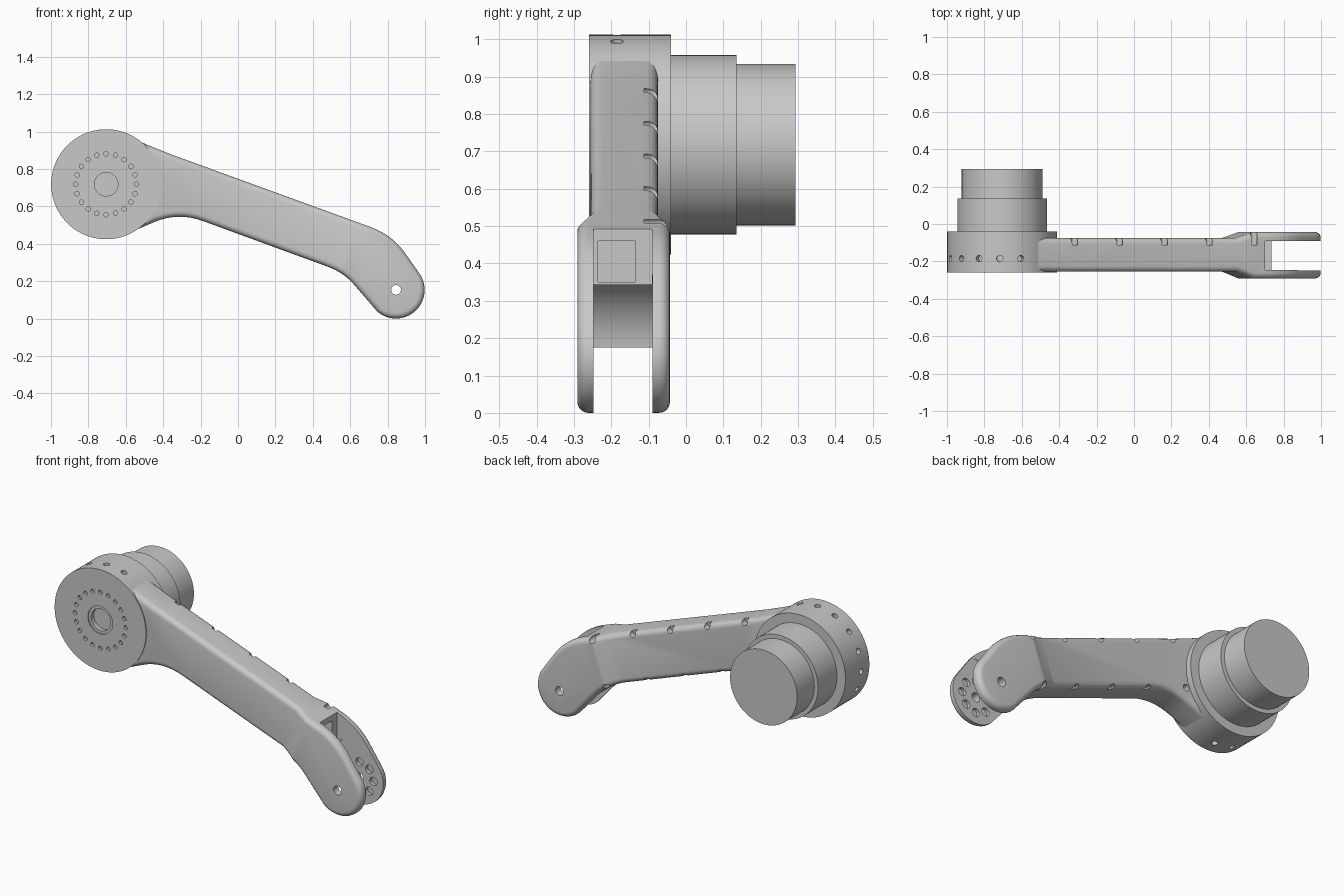
import bpy, bmesh, math
from mathutils import Vector, Matrix

if "Cube" in bpy.data.objects:
    bpy.data.objects.remove(bpy.data.objects["Cube"])

grey = bpy.data.materials.new("satin_grey")
grey.use_nodes = True
COLOUR = (0.58, 0.58, 0.58, 1)
grey.diffuse_color = COLOUR
grey.node_tree.nodes["Principled BSDF"].inputs["Base Color"].default_value = COLOUR

HUB = Vector((-0.705, 0, 0.718))
PIVOT = Vector((0.845, 0, 0.153))
DOWN_ARM = Vector((0.94, 0, -0.342)).normalized()


def rod(bm, start, end, radius, sides=20):
    """Solid cylinder between two points."""
    axis = end - start
    turn = axis.to_track_quat('Z', 'Y').to_matrix().to_4x4()
    bmesh.ops.create_cone(bm, cap_ends=True, segments=sides, radius1=radius,
                          radius2=radius, depth=axis.length,
                          matrix=Matrix.Translation((start + end) / 2) @ turn)


def rod_y(bm, centre, y0, y1, radius, sides=20):
    rod(bm, Vector((centre.x, y0, centre.z)), Vector((centre.x, y1, centre.z)), radius, sides)


def block(bm, low, high):
    cube = bmesh.ops.create_cube(bm, size=1)["verts"]
    for v in cube:
        v.co = [a if c < 0 else b for a, b, c in zip(low, high, v.co)]


def around(centre, radius, angle):
    return centre + Vector((math.cos(angle), 0, math.sin(angle))) * radius


def make(name, bm):
    mesh = bpy.data.meshes.new(name)
    bmesh.ops.recalc_face_normals(bm, faces=bm.faces)
    bm.to_mesh(mesh)
    bm.free()
    obj = bpy.data.objects.new(name, mesh)
    bpy.context.collection.objects.link(obj)
    mesh.materials.append(grey)
    return obj


def activate(obj):
    bpy.ops.object.select_all(action='DESELECT')
    obj.select_set(True)
    bpy.context.view_layer.objects.active = obj


def carve(obj, bm):
    """Subtract the solids in bm, then discard them; never keep an empty result."""
    cutter = make("cutter", bm)
    cutter.hide_render = True
    mod = obj.modifiers.new("carve", 'BOOLEAN')
    mod.operation = 'DIFFERENCE'
    mod.object = cutter
    activate(obj)
    for solver in ('EXACT', 'MANIFOLD'):
        mod.solver = solver
        bpy.context.view_layer.update()
        result = obj.evaluated_get(bpy.context.evaluated_depsgraph_get())
        if len(result.data.polygons) > 5:
            bpy.ops.object.modifier_apply(modifier=mod.name)
            break
    else:
        obj.modifiers.remove(mod)
    bpy.data.objects.remove(cutter)


def smooth(obj):
    activate(obj)
    bpy.ops.object.shade_smooth_by_angle(angle=math.radians(32))


def rounded(before, corner, after, cut, steps=8):
    """Soft curve that replaces a corner."""
    p, c, q = Vector(before), Vector(corner), Vector(after)
    a = c + (p - c).normalized() * cut
    b = c + (q - c).normalized() * cut
    return [a.lerp(c, i / steps).lerp(c.lerp(b, i / steps), i / steps) for i in range(steps + 1)]


def inset(points, distance):
    """Clockwise outline moved inwards, with limited mitres."""
    moved = []
    for i, p in enumerate(points):
        d0 = (p - points[i - 1]).normalized()
        d1 = (points[(i + 1) % len(points)] - p).normalized()
        inward = Vector((d0.y + d1.y, -d0.x - d1.x)).normalized()
        half = max(0.6, inward.dot(Vector((d0.y, -d0.x))))
        moved.append(p + inward * distance / half)
    return moved


# Arm outline, from the hub along the top, round the fork tip and back
top_root, top_bend, shoulder = (-0.57, 0.965), (-0.4, 0.893), (0.825, 0.447)
elbow, low_bend, low_root = (0.565, 0.246), (-0.32, 0.57), (-0.56, 0.468)
tip = [around(PIVOT, 0.153, math.radians(32 - 163 * i / 24)).xz for i in range(25)]
outline = [Vector(top_root)]
outline += rounded(top_root, top_bend, shoulder, 0.1)
outline += rounded(top_bend, shoulder, tip[0], 0.12)
outline += tip
outline += rounded(tip[-1], elbow, low_bend, 0.09)
outline += rounded(elbow, low_bend, low_root, 0.14)
outline += [Vector(low_root), Vector((-0.48, 0.62)), Vector((-0.48, 0.82))]

# Arm body: stacked outlines with rounded rims
FRONT, BACK, RIM, STEPS = -0.255, -0.075, 0.03, 5
bm = bmesh.new()
turns = [math.pi / 2 * i / STEPS for i in range(STEPS + 1)]
layers = [(FRONT + RIM * (1 - math.sin(a)), RIM * (1 - math.cos(a))) for a in reversed(turns)]
layers += [(BACK - RIM * (1 - math.sin(a)), RIM * (1 - math.cos(a))) for a in turns]
rings = [[bm.verts.new((p.x, y, p.y)) for p in inset(outline, d)] for y, d in layers]
for low, high in zip(rings, rings[1:]):
    for i in range(len(low)):
        bm.faces.new((low[i - 1], low[i], high[i], high[i - 1]))
bm.faces.new(rings[0])
bm.faces.new(rings[-1])

# Flare the far end out to the wider fork
FLARE_START, FLARE_END = 0.335, 0.43
for reach in (FLARE_START, FLARE_END):
    bmesh.ops.bisect_plane(bm, geom=bm.verts[:] + bm.edges[:] + bm.faces[:],
                           plane_co=DOWN_ARM * reach, plane_no=DOWN_ARM)
for v in bm.verts:
    t = (v.co.dot(DOWN_ARM) - FLARE_START) / (FLARE_END - FLARE_START)
    v.co.y += min(1, max(0, t)) * (-0.036 if v.co.y < -0.165 else 0.032)
arm = make("arm_with_fork", bm)

# Fork slot: swept clearance round the pivot, opening above it and inner pocket
bm = bmesh.new()
rod_y(bm, PIVOT, -0.248, -0.09, 0.22, 64)
carve(arm, bm)
bm = bmesh.new()
block(bm, (0.7, -0.247, 0.343), (1.1, -0.091, 0.7))
carve(arm, bm)
bm = bmesh.new()
block(bm, (0.58, -0.235, 0.35), (0.75, -0.135, 0.46))
carve(arm, bm)

# Pivot hole and ring of shallow pockets inside both fork cheeks
bm = bmesh.new()
rod_y(bm, PIVOT, -0.4, 0.1, 0.026, 24)
for i in range(8):
    rod_y(bm, around(PIVOT, 0.09, math.tau * i / 8), -0.266, -0.07, 0.024, 16)
carve(arm, bm)

# Screw notches along both back edges of the arm
bm = bmesh.new()
for i in range(5):
    x = 0.64 - 0.24 * i
    upper = Vector((x, 0, 0.735 - 0.364 * x))
    lower = upper + Vector((-0.342, 0, -0.94)) * 0.268
    for spot in (upper, lower):
        rod_y(bm, spot, -0.112, 0.1, 0.019, 16)
carve(arm, bm)
smooth(arm)

# Hub drum with face screw ring and radial screw holes
bm = bmesh.new()
rod_y(bm, HUB, -0.26, -0.04, 0.294, 96)
hub = make("hub_drum", bm)
bm = bmesh.new()
for i in range(20):
    rod_y(bm, around(HUB, 0.163, math.tau * i / 20), -0.3, -0.245, 0.012, 12)
for i in range(16):
    angle = math.radians(92.5 + 22.5 * i)
    if math.cos(angle) < 0.4:
        level = Vector((0, -0.185, 0))
        rod(bm, around(HUB, 0.26, angle) + level, around(HUB, 0.33, angle) + level, 0.017, 16)
carve(hub, bm)

# Stepped recess in the middle of the hub face
for radius, depth in ((0.08, 0.006), (0.063, 0.03)):
    bm = bmesh.new()
    rod_y(bm, HUB, -0.3, -0.26 + depth, radius, 48)
    carve(hub, bm)
smooth(hub)

# Two-stage motor housing behind the hub
for name, y0, y1, radius in (("gearbox_housing", -0.05, 0.135, 0.24),
                             ("motor_housing", 0.125, 0.293, 0.216)):
    bm = bmesh.new()
    rod_y(bm, HUB, y0, y1, radius, 96)
    smooth(make(name, bm))
